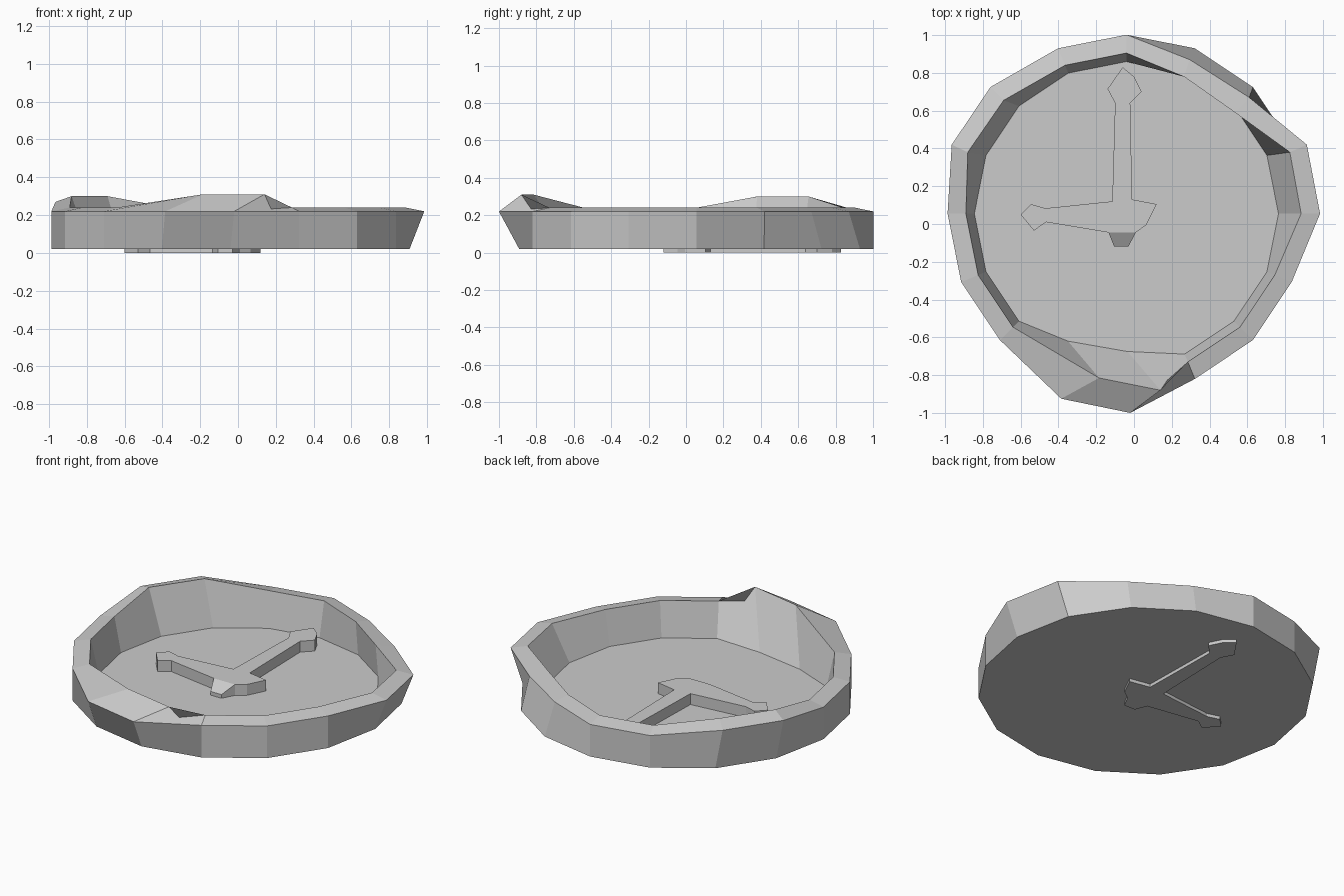
import bpy, bmesh
from math import cos, sin, tau

if "Cube" in bpy.data.objects:
    bpy.data.objects.remove(bpy.data.objects["Cube"])

N = 16
CX, CY = -0.04, 0.055


def ring(radius, z, moved=None):
    """Regular 16-gon with a few dented corners."""
    pts = [(CX + radius * cos(tau * k / N), CY + radius * sin(tau * k / N), z) for k in range(N)]
    for k, p in (moved or {}).items():
        pts[k] = p
    return pts


def make_object(name, rings):
    """Loft stacked rings and cap both ends."""
    bm = bmesh.new()
    loops = [[bm.verts.new(p) for p in r] for r in rings]
    n = len(loops[0])
    for a, b in zip(loops, loops[1:]):
        for i in range(n):
            j = (i + 1) % n
            bm.faces.new((a[i], a[j], b[j], b[i]))
    bm.faces.new(loops[0][::-1])
    bm.faces.new(loops[-1])
    bmesh.ops.recalc_face_normals(bm, faces=bm.faces)
    mesh = bpy.data.meshes.new(name)
    bm.to_mesh(mesh)
    bm.free()
    obj = bpy.data.objects.new(name, mesh)
    bpy.context.collection.objects.link(obj)
    return obj


# Battered clock dish: base, outer rim, inner rim, floor
base = ring(0.947, 0.02)
outer_rim = ring(0.947, 0.22, {
    0: (0.985, 0.055, 0.22), 1: (0.915, 0.42, 0.22),
    2: (0.61, 0.67, 0.22), 3: (0.295, 0.87, 0.22),
    6: (-0.76, 0.725, 0.27), 7: (-0.965, 0.42, 0.27),
    11: (-0.385, -0.925, 0.22), 12: (-0.02, -1.0, 0.22)})
inner_rim = ring(0.85, 0.24, {
    0: (0.885, 0.055, 0.24), 1: (0.825, 0.38, 0.24),
    2: (0.535, 0.59, 0.24), 3: (0.265, 0.78, 0.24),
    6: (-0.69, 0.655, 0.30), 7: (-0.88, 0.38, 0.30),
    11: (-0.185, -0.815, 0.31), 12: (0.14, -0.88, 0.31)})
floor = ring(0.805, 0.027, {
    11: (-0.35, -0.62, 0.027), 12: (-0.035, -0.675, 0.027)})
make_object("clock_dish", [base, outer_rim, inner_rim, floor])

# Pair of joined hands, poking slightly through the floor
outline = [(-0.06, 0.83), (0, 0.78), (0.04, 0.70), (-0.02, 0.64), (-0.01, 0.13),
           (0.12, 0.105), (0.065, -0.005), (0.01, -0.045), (-0.135, -0.045),
           (-0.465, 0.01), (-0.53, -0.035), (-0.6, 0.05), (-0.545, 0.105),
           (-0.47, 0.083), (-0.115, 0.12), (-0.1, 0.64), (-0.14, 0.715)]
TOP = 0.095
make_object("clock_hands", [[(x, y, z) for x, y in outline[::-1]] for z in (0, TOP)])

# Sloping tail below the pivot
tail = [(-0.135, -0.045), (-0.105, -0.12), (-0.03, -0.12), (0.01, -0.045)]
make_object("hand_tail", [[(x, y, 0) for x, y in tail],
                          [(x, y, TOP if y > -0.1 else 0.05) for x, y in tail]])
